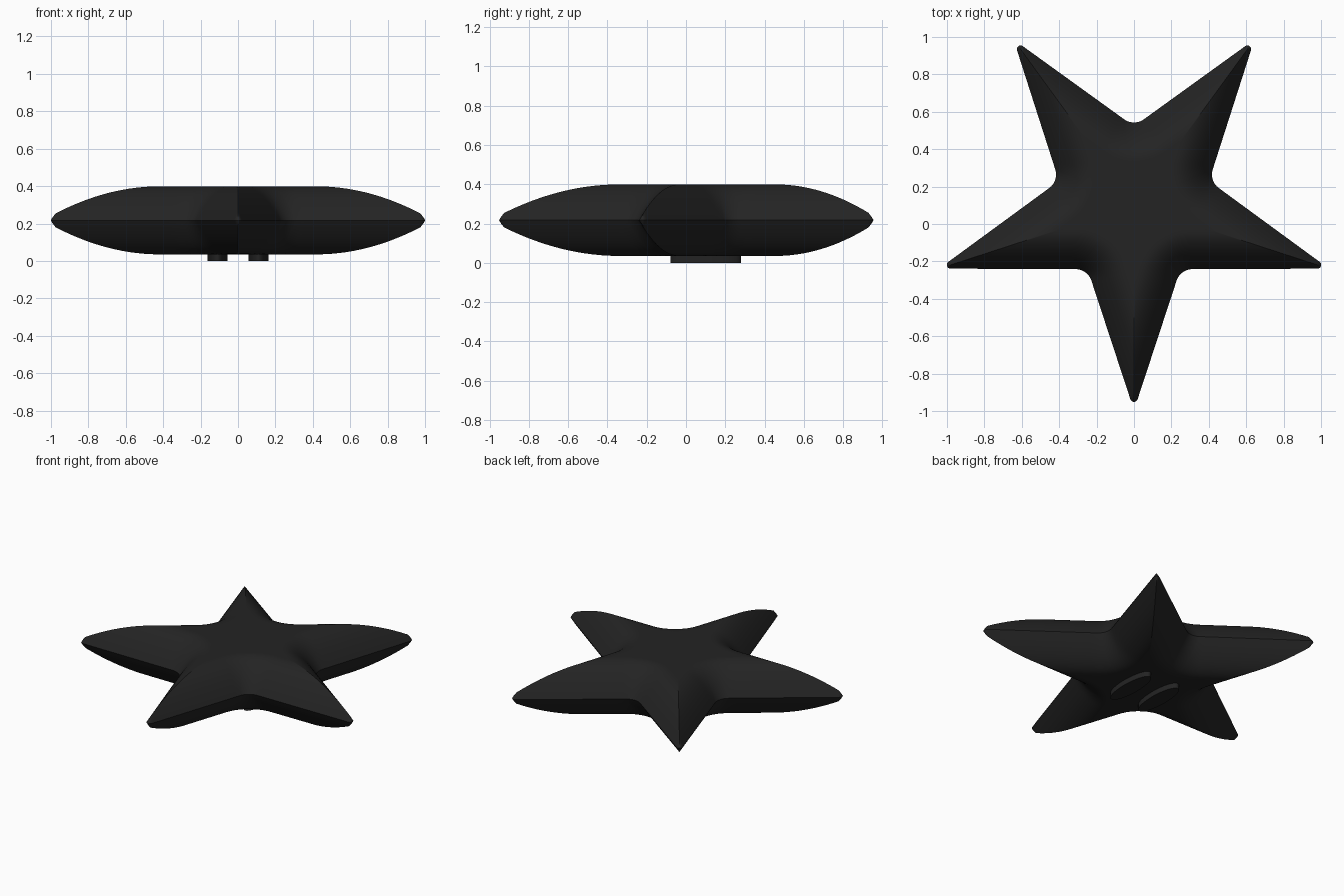
import bpy, bmesh, math
from mathutils import Vector, Matrix

cube = bpy.data.objects.get("Cube")
if cube:
    bpy.data.objects.remove(cube)

TIP, NOTCH = 1.0515, 0.42          # outer and inner star radius
TIP_R, NOTCH_R = 0.02, 0.09        # rounding of tips and notches
HALF, BEVEL = 0.182, 0.205         # half thickness, width of the puffed border
MID_Z, CENTRE_Y = 0.217, 0.1

black = bpy.data.materials.new("soft_black")
black.use_nodes = True
colour = (0.017, 0.017, 0.017, 1)
black.diffuse_color = colour
black.node_tree.nodes["Principled BSDF"].inputs["Base Color"].default_value = colour


def finish(bm, name):
    bmesh.ops.recalc_face_normals(bm, faces=bm.faces)
    mesh = bpy.data.meshes.new(name)
    bm.to_mesh(mesh)
    bm.free()
    mesh.materials.append(black)
    obj = bpy.data.objects.new(name, mesh)
    bpy.context.collection.objects.link(obj)
    bpy.ops.object.select_all(action='DESELECT')
    obj.select_set(True)
    bpy.context.view_layer.objects.active = obj
    bpy.ops.object.shade_smooth_by_angle(angle=math.radians(35))
    return obj


def half_arm_outline():
    """Rounded outline from a tip on +x to the notch at 36 degrees."""
    ray = Vector((math.cos(math.pi / 5), math.sin(math.pi / 5)))
    notch = ray * NOTCH
    slope = math.radians(18.2)
    normal = Vector((math.sin(slope), math.cos(slope)))
    tip_centre = Vector((TIP - TIP_R, 0))
    # outer circle that fillets the notch, tangent to the arm edge
    edge_point = tip_centre + normal * TIP_R
    reach = (NOTCH_R + normal.dot(edge_point)) / normal.dot(ray)
    notch_centre = ray * reach
    tip_end = math.pi / 2 - slope
    points = []
    for i in range(6):
        a = tip_end * i / 5
        points.append(tip_centre + TIP_R * Vector((math.cos(a), math.sin(a))))
    fillet_start = notch_centre - normal * NOTCH_R
    for i in range(1, 18):
        points.append(edge_point.lerp(fillet_start, i / 18))
    a0 = math.atan2(-normal.y, -normal.x)
    a1 = math.pi / 5 - math.pi
    for i in range(9):
        a = a0 + (a1 - a0) * i / 8
        points.append(notch_centre + NOTCH_R * Vector((math.cos(a), math.sin(a))))
    return points


def edge_distance(p, outline):
    best = 9.0
    for a, b in zip(outline, outline[1:]):
        d = b - a
        t = max(0, min(1, (p - a).dot(d) / d.length_squared))
        best = min(best, (p - a - d * t).length)
    return best


# Puffed star body: one half arm, repeated by reflection and rotation
outline = half_arm_outline()
RINGS = 28
grid = []
for ring in range(1, RINGS + 1):
    s = 1 - (1 - ring / RINGS) ** 1.4
    row = []
    for q in outline:
        p = q * s
        d = 0 if ring == RINGS else edge_distance(p, outline)
        rise = HALF * (1 - max(0, 1 - d / BEVEL) ** 2)
        row.append(Vector((p.x, p.y, rise)))
    grid.append(row)

bm = bmesh.new()
for arm in range(5):
    turn = Matrix.Rotation(-math.pi / 2 + arm * math.tau / 5, 4, 'Z')
    for side in (1, -1):
        for up in (1, -1):
            place = (Matrix.Translation((0, CENTRE_Y, MID_Z)) @ turn
                     @ Matrix.Diagonal((1, side, up, 1)))
            rows = [[bm.verts.new(place @ v) for v in row] for row in grid]
            hub = bm.verts.new(place @ Vector((0, 0, HALF)))
            for i in range(len(outline) - 1):
                bm.faces.new((hub, rows[0][i], rows[0][i + 1]))
                for a, b in zip(rows, rows[1:]):
                    bm.faces.new((a[i], b[i], b[i + 1], a[i + 1]))
bmesh.ops.remove_doubles(bm, verts=bm.verts, dist=0.0002)
finish(bm, "star_body")

# Two oval pads under the body
for name, x in (("left_pad", 0.11), ("right_pad", -0.11)):
    bm = bmesh.new()
    bmesh.ops.create_cone(bm, cap_ends=True, segments=40, radius1=1, radius2=1, depth=1,
                          matrix=Matrix.Translation((x, CENTRE_Y, 0.03))
                          @ Matrix.Diagonal((0.054, 0.18, 0.06, 1)))
    finish(bm, name)
